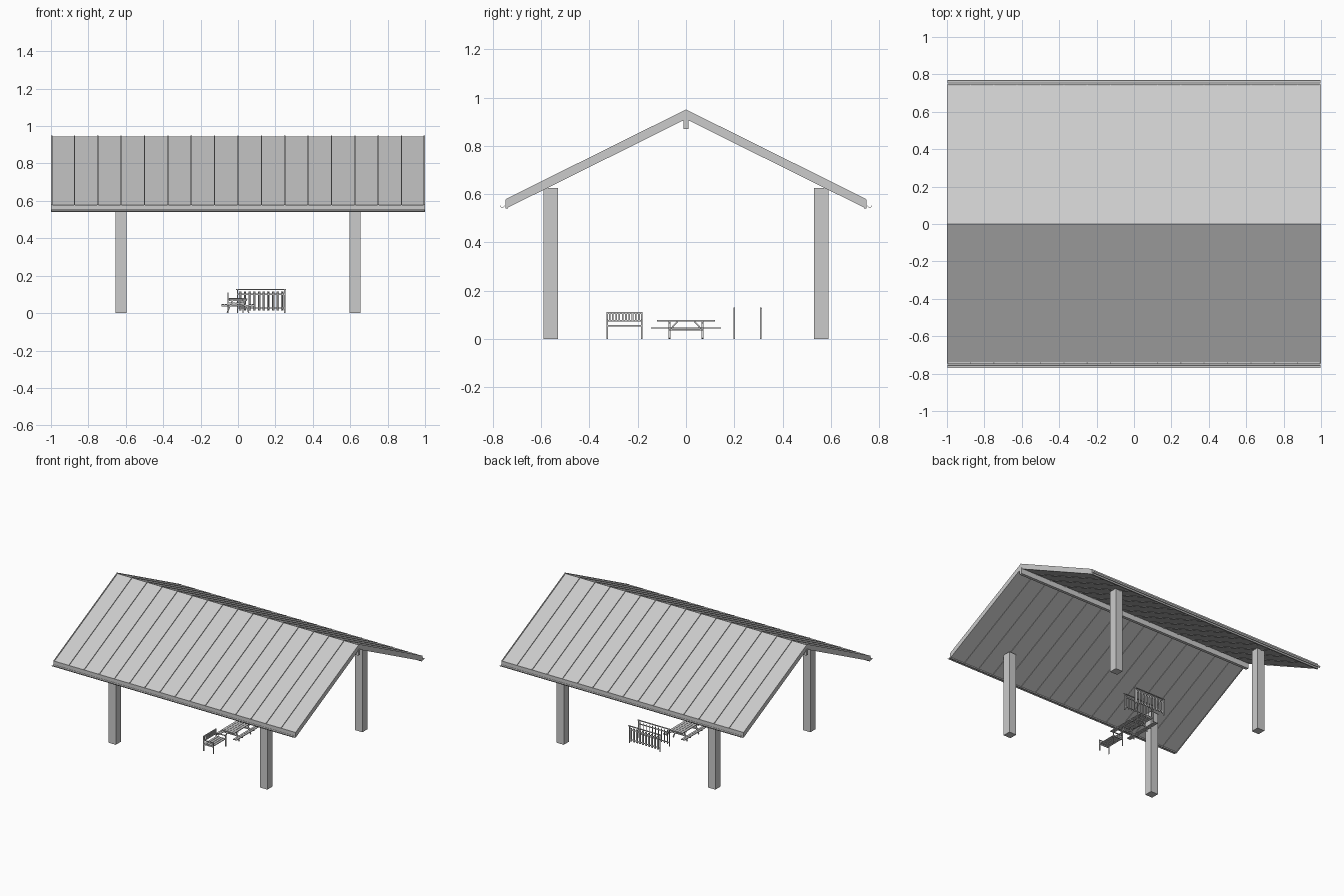
import bpy, bmesh, math
from mathutils import Vector

if "Cube" in bpy.data.objects:
    bpy.data.objects.remove(bpy.data.objects["Cube"])


def finish(name, bm):
    bmesh.ops.recalc_face_normals(bm, faces=bm.faces)
    me = bpy.data.meshes.new(name)
    bm.to_mesh(me)
    bm.free()
    ob = bpy.data.objects.new(name, me)
    bpy.context.collection.objects.link(ob)
    return ob


def add_box(bm, x0, x1, y0, y1, z0, z1):
    vs = bmesh.ops.create_cube(bm, size=1)["verts"]
    for v in vs:
        v.co = Vector(((x0 + x1) / 2 + v.co.x * (x1 - x0),
                       (y0 + y1) / 2 + v.co.y * (y1 - y0),
                       (z0 + z1) / 2 + v.co.z * (z1 - z0)))


def boxes(name, items):
    bm = bmesh.new()
    for b in items:
        add_box(bm, *b)
    return finish(name, bm)


def add_prism(bm, profile, x0, x1):
    # closed (y, z) outline extruded along x
    f = bm.faces.new([bm.verts.new((x0, y, z)) for y, z in profile])
    ext = bmesh.ops.extrude_face_region(bm, geom=[f])["geom"]
    for v in ext:
        if isinstance(v, bmesh.types.BMVert):
            v.co.x = x1


def add_bar(bm, a, b, w):
    # square bar between two points
    a, b = Vector(a), Vector(b)
    d = b - a
    q = d.to_track_quat('Z', 'X')
    for v in bmesh.ops.create_cube(bm, size=1)["verts"]:
        v.co = (a + b) / 2 + q @ Vector((v.co.x * w, v.co.y * w, v.co.z * d.length))


# Roof sheet and standing seams
EY = 0.745


def chevron(top, thick, eave=EY):
    drop = 0.37 * eave / EY
    return [(-eave, top - drop), (0, top), (eave, top - drop),
            (eave, top - drop - thick), (0, top - thick), (-eave, top - drop - thick)]


bm = bmesh.new()
add_prism(bm, chevron(0.945, 0.03), -0.997, 0.997)
finish("roof_sheet", bm)

bm = bmesh.new()
for i in range(17):
    x = max(-0.996, min(0.996, -1 + i * 0.125))
    add_prism(bm, chevron(0.951, 0.04), x - 0.003, x + 0.003)
finish("roof_seams", bm)

# Ridge beam and eave boards
boxes("ridge_beam", [(-1, 1, -0.011, 0.011, 0.87, 0.915)])
for s, n in ((-1, "front"), (1, "back")):
    y = sorted((s * 0.738, s * 0.748))
    boxes(n + "_eave_board", [(-0.998, 0.998, y[0], y[1], 0.54, 0.578)])
    # Half round gutter
    out, inn = [], []
    for k in range(9):
        a = math.pi + math.pi * k / 8
        out.append((s * 0.761 + 0.009 * math.cos(a), 0.553 + 0.009 * math.sin(a)))
        inn.append((s * 0.761 + 0.007 * math.cos(a), 0.553 + 0.007 * math.sin(a)))
    bm = bmesh.new()
    add_prism(bm, out + inn[::-1], -0.998, 0.998)
    finish(n + "_gutter", bm)

# Corner posts
for sx, nx in ((-1, "left"), (1, "right")):
    for sy, ny in ((-1, "front"), (1, "back")):
        cx, cy = sx * 0.625, sy * 0.56
        boxes(f"{ny}_{nx}_post", [(cx - 0.03, cx + 0.03, cy - 0.03, cy + 0.03, 0, 0.626)])

# Picnic table: planked top and side seats
boxes("table_top", [(-0.052 + i * 0.021, -0.033 + i * 0.021, -0.12, 0.12, 0.073, 0.079)
                    for i in range(5)])
seats = []
for s in (-1, 1):
    for a in (0.059, 0.075):
        x = sorted((s * a, s * (a + 0.014)))
        seats.append((x[0], x[1], -0.145, 0.145, 0.043, 0.048))
boxes("table_seats", seats)

# Table frame: splayed legs, cross bars and braces
bm = bmesh.new()
for s in (-1, 1):
    y = s * 0.068
    for sx in (-1, 1):
        add_bar(bm, (sx * 0.058, y, 0.002), (sx * 0.028, y, 0.072), 0.007)
    add_box(bm, -0.088, 0.088, y - 0.003, y + 0.003, 0.035, 0.043)
    add_box(bm, -0.048, 0.048, y - 0.003, y + 0.003, 0.065, 0.073)
    add_bar(bm, (0, s * 0.065, 0.04), (0, s * 0.035, 0.072), 0.006)
add_box(bm, -0.003, 0.003, -0.068, 0.068, 0.036, 0.042)
finish("table_frame", bm)

# Garden bench with slatted back
Y0, Y1 = -0.33, -0.18
boxes("bench_seat", [(-0.05 + i * 0.02, -0.033 + i * 0.02, Y0, Y1, 0.052, 0.057)
                     for i in range(4)])
boxes("bench_back", [(-0.056, -0.05, Y0, Y1, 0.104, 0.111),
                     (-0.056, -0.05, Y0, Y1, 0.072, 0.079)] +
      [(-0.055, -0.051, Y0 + 0.010 + i * 0.0135, Y0 + 0.017 + i * 0.0135, 0.078, 0.105)
       for i in range(10)])
frame = []
for y in (Y0, Y1 - 0.006):
    frame += [(-0.056, -0.05, y, y + 0.006, 0, 0.11),
              (0.024, 0.03, y, y + 0.006, 0, 0.08),
              (-0.056, 0.032, y, y + 0.006, 0.076, 0.081),
              (-0.052, 0.026, y, y + 0.006, 0.046, 0.052)]
boxes("bench_frame", frame)

# Picket railing (rear) and thin baluster railing (in front of it)
for name, y, w, t, n in (("picket_railing", 0.31, 0.013, 0.0025, 10),
                         ("baluster_railing", 0.20, 0.004, 0.002, 10)):
    parts = [(-0.006, 0.0, y - 0.003, y + 0.003, 0, 0.13),
             (0.247, 0.253, y - 0.003, y + 0.003, 0, 0.13),
             (-0.01, 0.257, y - 0.004, y + 0.004, 0.124, 0.129),
             (0, 0.25, y - 0.002, y + 0.002, 0.025, 0.031),
             (0, 0.25, y - 0.002, y + 0.002, 0.098, 0.104)]
    for i in range(n):
        cx = 0.25 * (i + 0.5) / n
        parts.append((cx - w / 2, cx + w / 2, y - t, y + t, 0.015, 0.115))
    boxes(name, parts)
